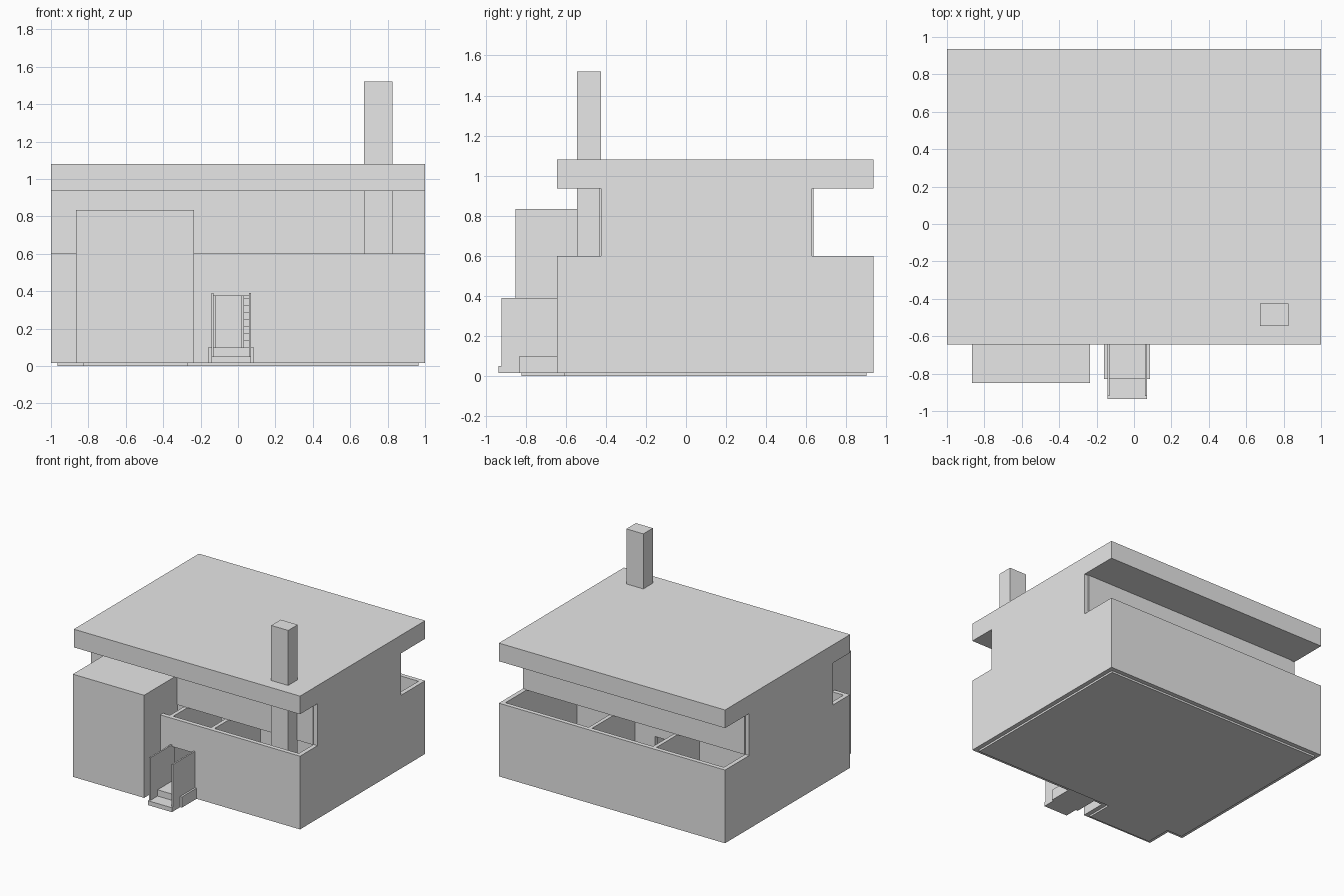
import bpy
import bmesh

cube = bpy.data.objects.get("Cube")
if cube:
    bpy.data.objects.remove(cube, do_unlink=True)

GREY = (0.8, 0.8, 0.8, 1)
plaster = bpy.data.materials.new("light_grey")
plaster.use_nodes = True
plaster.diffuse_color = GREY
plaster.node_tree.nodes["Principled BSDF"].inputs["Base Color"].default_value = GREY

WALL = 0.035
FRONT, BACK = -0.645, 0.935
BASE, SILL, CEILING, ROOF = 0.015, 0.6, 0.935, 1.08
PANEL_FRONT, PANEL_BACK = -0.425, 0.63
FLOOR, DOOR_TOP = 0.06, 0.375
INNER = 1 - WALL


def add_object(name, boxes):
    """One object made of boxes, each given as x, y and z ranges."""
    bm = bmesh.new()
    for xs, ys, zs in boxes:
        verts = bmesh.ops.create_cube(bm, size=1)["verts"]
        for v in verts:
            for axis, (low, high) in enumerate((xs, ys, zs)):
                v.co[axis] = high if v.co[axis] > 0 else low
    mesh = bpy.data.meshes.new(name)
    bm.to_mesh(mesh)
    bm.free()
    mesh.materials.append(plaster)
    obj = bpy.data.objects.new(name, mesh)
    bpy.context.collection.objects.link(obj)
    return obj


def door_wall(name, x0, x1, ys, door0, door1):
    """A wall along x with one doorway."""
    add_object(name, [((x0, door0), ys, (BASE, SILL)),
                      ((door1, x1), ys, (BASE, SILL)),
                      ((door0, door1), ys, (DOOR_TOP, SILL)),
                      ((door0, door1), ys, (BASE, FLOOR))])


# Foundation and floor
add_object("foundation", [((-INNER, INNER), (FRONT + WALL, BACK - WALL), (0, BASE)),
                          ((-0.83, -0.27), (-0.82, FRONT + WALL), (0, BASE))])
add_object("floor", [((-INNER, INNER), (FRONT + WALL, BACK - WALL), (BASE, FLOOR))])

# Side walls: low along their whole length, tall between the recesses
for side, name in ((-1, "right_wall"), (1, "left_wall")):
    xs = sorted((side, side * INNER))
    add_object(name, [(xs, (FRONT, BACK), (BASE, SILL)),
                      (xs, (PANEL_FRONT, PANEL_BACK), (SILL, CEILING))])

# Outer front and back walls
door_wall("front_wall", -INNER, INNER, (FRONT, FRONT + WALL), -0.13, 0.06)
add_object("back_wall", [((-INNER, INNER), (BACK - WALL, BACK), (BASE, SILL))])

# Recessed upper panels under the roof
for name, y in (("front_upper_panel", PANEL_FRONT), ("back_upper_panel", PANEL_BACK)):
    add_object(name, [((-INNER, INNER), (y - 0.007, y + 0.007), (SILL, CEILING))])

add_object("roof", [((-1, 1), (FRONT, BACK), (CEILING, ROOF))])
add_object("chimney", [((0.675, 0.825), (-0.545, -0.425), (FLOOR, 1.52))])
add_object("front_block", [((-0.865, -0.235), (-0.85, PANEL_FRONT), (BASE, 0.835))])

# Inner walls
add_object("front_partitions", [((-0.175, -0.145), (FRONT + WALL, 0), (BASE, SILL)),
                                ((0.19, 0.22), (FRONT + WALL, 0), (BASE, SILL))])
add_object("back_partitions", [((0.2, 0.23), (0, BACK - WALL), (BASE, SILL)),
                               ((-0.37, -0.34), (0.36, BACK - WALL), (BASE, SILL))])
add_object("cross_walls", [((-INNER, -0.145), (-0.03, 0), (BASE, SILL)),
                           ((0.19, INNER), (-0.03, 0), (BASE, SILL))])
door_wall("hall_wall", -INNER, 0.2, (0.33, 0.36), -0.12, 0.02)

# Stairs in the hall
RISE, RUN = 0.038, 0.05
add_object("hall_stairs", [((0.03, 0.19),
                            (-0.45 + i * RUN, -0.45 + (i + 1) * RUN),
                            (FLOOR, FLOOR + (i + 1) * RISE)) for i in range(9)])

# Porch: two screens, a landing and a lower step
add_object("porch_screens", [((x, x + 0.012), (-0.92, FRONT), (BASE, 0.39))
                             for x in (-0.142, 0.058)])
add_object("porch_landing", [((-0.16, 0.085), (-0.83, FRONT), (BASE, 0.1))])
add_object("porch_step", [((-0.142, 0.07), (-0.935, -0.83), (BASE, 0.05))])
